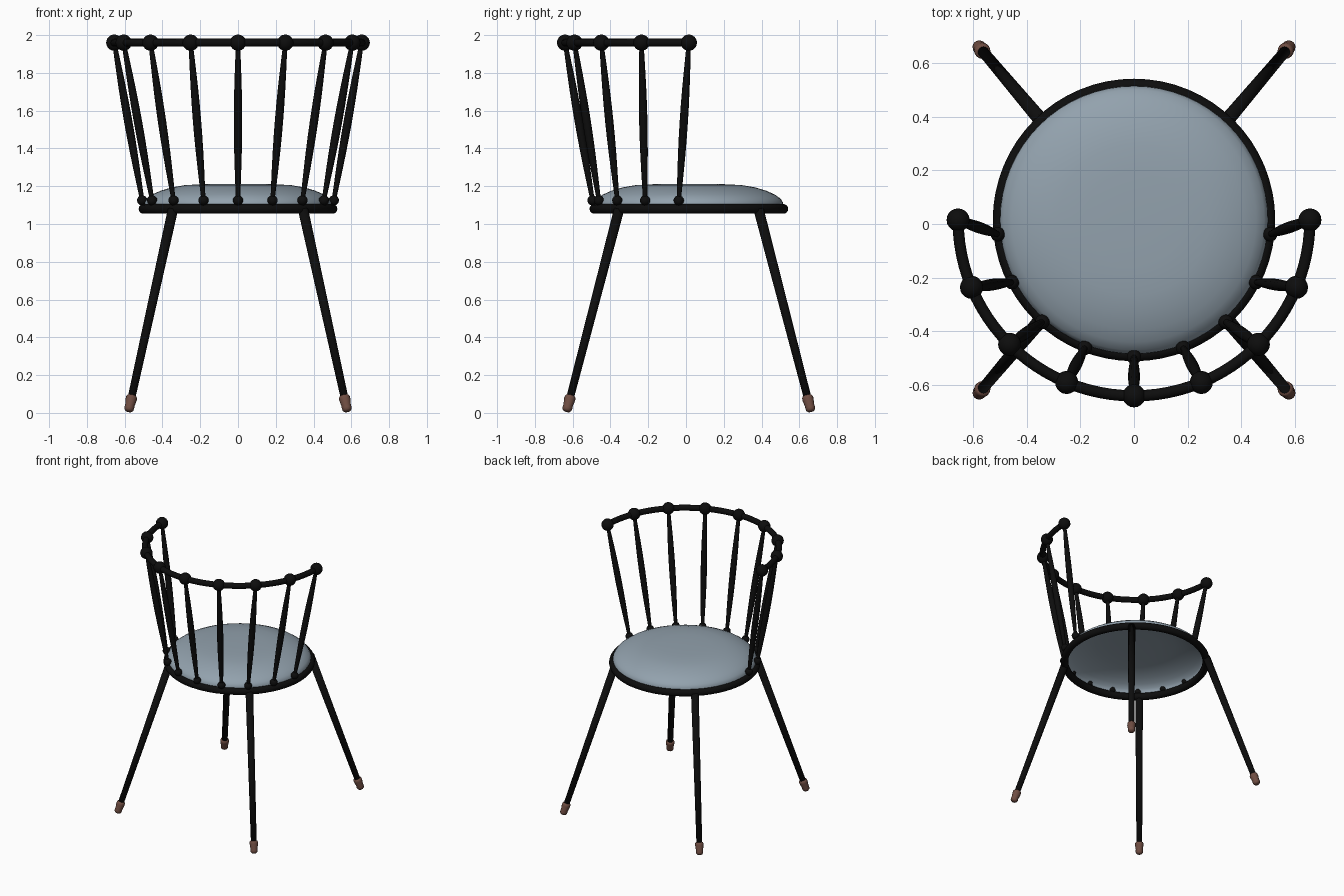
import bpy, bmesh
from math import sin, cos, pi, radians
from mathutils import Vector

cube = bpy.data.objects.get("Cube")
if cube:
    bpy.data.objects.remove(cube)


def material(name, rgb, rough=0.6):
    m = bpy.data.materials.new(name)
    m.use_nodes = True
    m.diffuse_color = (*rgb, 1)
    node = next(n for n in m.node_tree.nodes if n.type == 'BSDF_PRINCIPLED')
    node.inputs["Base Color"].default_value = (*rgb, 1)
    node.inputs["Roughness"].default_value = rough
    return m


black = material("black metal", (0.004, 0.004, 0.004))
fabric = material("blue grey fabric", (0.29, 0.36, 0.42))
brown = material("brown rubber", (0.16, 0.075, 0.055))

CENTRE = Vector((0, 0.015, 0))


def finish(obj, mat):
    obj.data.materials.append(mat)
    for p in obj.data.polygons:
        p.use_smooth = True
    return obj


def lathe(name, profile, start, end, mat, sides=16):
    """Revolve (radius, distance) pairs around the axis from start to end."""
    start, end = Vector(start), Vector(end)
    turn = Vector((0, 0, 1)).rotation_difference(end - start)
    bm = bmesh.new()
    rings = []
    for r, h in profile:
        if r == 0:
            rings.append([bm.verts.new(start + turn @ Vector((0, 0, h)))] * sides)
        else:
            rings.append([bm.verts.new(start + turn @ Vector(
                (r * cos(2 * pi * i / sides), r * sin(2 * pi * i / sides), h)))
                for i in range(sides)])
    for a, b in zip(rings, rings[1:]):
        for i in range(sides):
            j = (i + 1) % sides
            quad = list(dict.fromkeys((a[i], a[j], b[j], b[i])))
            bm.faces.new(quad)
    bmesh.ops.recalc_face_normals(bm, faces=bm.faces)
    mesh = bpy.data.meshes.new(name)
    bm.to_mesh(mesh)
    bm.free()
    obj = bpy.data.objects.new(name, mesh)
    bpy.context.collection.objects.link(obj)
    return finish(obj, mat)


def ball(name, pos, radius):
    bpy.ops.mesh.primitive_uv_sphere_add(segments=20, ring_count=12, radius=radius, location=pos)
    bpy.context.object.name = name
    finish(bpy.context.object, black)


def on_arc(radius, angle, z):
    """Point on a circle about the seat centre; angle zero is the -y side."""
    return CENTRE + Vector((radius * sin(angle), -radius * cos(angle), z))


# Seat ring
bpy.ops.mesh.primitive_torus_add(major_radius=0.5, minor_radius=0.026, major_segments=64,
                                 minor_segments=14, location=CENTRE + Vector((0, 0, 1.08)))
bpy.context.object.name = "seat_ring"
finish(bpy.context.object, black)

# Domed cushion, open underneath
dome = [(0.5, 1.09), (0.498, 1.115), (0.485, 1.135), (0.455, 1.156), (0.41, 1.176),
        (0.35, 1.194), (0.28, 1.206), (0.18, 1.211), (0.08, 1.213), (0, 1.213)]
lathe("seat_cushion", dome, CENTRE, CENTRE + Vector((0, 0, 1)), fabric, sides=64)

# Backrest spindles with a ball at each end
for k in range(-4, 5):
    low = on_arc(0.51, radians(21 * k), 1.125)
    high = on_arc(0.655, radians(22.5 * k), 1.96)
    length = (high - low).length
    swell = [(0.011 + 0.011 * sin(pi * t / 10), length * t / 10) for t in range(11)]
    lathe(f"spindle_{k + 5}", swell, low, high, black, sides=12)
    ball(f"spindle_foot_{k + 5}", low, 0.027)
    ball(f"rail_ball_{k + 5}", high, 0.043)

# Curved top rail
curve = bpy.data.curves.new("top_rail", 'CURVE')
curve.dimensions = '3D'
curve.bevel_depth = 0.021
curve.bevel_resolution = 4
curve.use_fill_caps = True
spline = curve.splines.new('POLY')
steps = 48
spline.points.add(steps)
for i, p in enumerate(spline.points):
    p.co = (*on_arc(0.655, pi * (i / steps - 0.5), 1.96), 1)
curve.materials.append(black)
bpy.context.collection.objects.link(bpy.data.objects.new("top_rail", curve))

# Splayed tapered legs with rubber feet
for depth, sy in (("front", -1), ("back", 1)):
    for side, sx in (("right", -1), ("left", 1)):
        top = CENTRE + Vector((0.345 * sx, 0.37 * sy, 1.075))
        foot = CENTRE + Vector((0.58 * sx, 0.648 * sy, 0.006))
        length = (top - foot).length
        lathe(f"{depth}_{side}_leg", [(0, 0.03), (0.02, 0.03), (0.027, length), (0, length)],
              foot, top, black)
        lathe(f"{depth}_{side}_foot",
              [(0, 0), (0.016, 0.002), (0.024, 0.01), (0.026, 0.022), (0.025, 0.035),
               (0.03, 0.07), (0.029, 0.082), (0.024, 0.09), (0, 0.092)], foot, top, brown)
